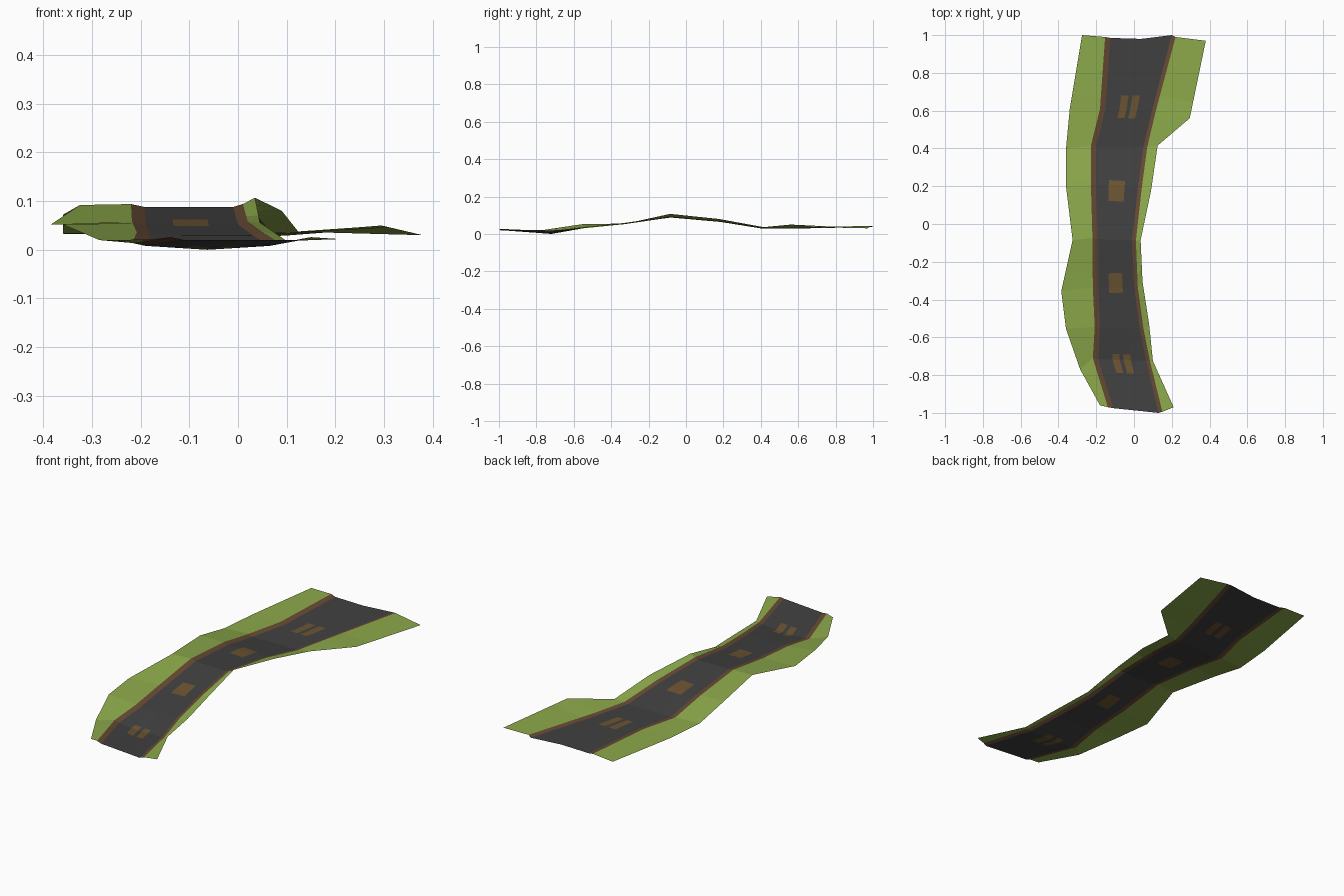
import bpy, bmesh
from mathutils import Vector

if "Cube" in bpy.data.objects:
    bpy.data.objects.remove(bpy.data.objects["Cube"])

def material(name, rgb):
    m = bpy.data.materials.new(name)
    m.diffuse_color = (*rgb, 1)
    m.use_nodes = True
    m.node_tree.nodes["Principled BSDF"].inputs["Base Color"].default_value = m.diffuse_color
    return m

mats = [material("grass green", (0.265, 0.40, 0.07)),
        material("curb brown", (0.135, 0.068, 0.034)),
        material("asphalt grey", (0.052, 0.052, 0.053)),
        material("worn ochre", (0.15, 0.09, 0.032))]
GRASS, CURB, ROAD, WORN = range(4)

# Stations along the road:
# left verge (x, y, z), left road edge (x, y), right road edge (x, y),
# road height, right verge (x, y, z)
stations = [
    ((-.18, -.96, .021), (-.11, -.975), (.13, -1.0), .02, (.21, -.97, .022)),
    ((-.285, -.77, .02), (-.19, -.715), (.065, -.725), .008, (.10, -.725, .018)),
    ((-.36, -.555, .052), (-.18, -.55), (.03, -.55), .03, (.08, -.53, .032)),
    ((-.385, -.355, .052), (-.19, -.34), (.0, -.33), .052, (.045, -.305, .056)),
    ((-.325, -.085, .092), (-.192, -.08), (-.01, -.085), .088, (.035, -.085, .107)),
    ((-.36, .20, .072), (-.20, .20), (.02, .185), .064, (.09, .175, .08)),
    ((-.36, .40, .033), (-.20, .41), (.05, .41), .028, (.125, .415, .036)),
    ((-.34, .61, .032), (-.152, .605), (.095, .60), .029, (.295, .56, .05)),
    ((-.275, 1.0, .038), (-.125, .985), (.20, 1.0), .037, (.38, .97, .03)),
]

# Worn patches: (y start, y end, solid middle)
patches = [(-.79, -.69, False), (-.365, -.26, True),
           (.12, .23, True), (.56, .68, False)]
WORN_COLS = (0.30, 0.45, 0.53, 0.68)


def section(i):
    """Cross-section points from left verge to right verge."""
    gl, rl, rr, z, gr = stations[i]
    a, b = Vector((*rl, z)), Vector((*rr, z))
    mid = (a + b) / 2
    if i == 1:
        mid.z = 0.0
    if i == len(stations) - 1:
        mid.y = .98

    def across(t):
        return a.lerp(mid, t * 2) if t < .5 else mid.lerp(b, t * 2 - 1)
    curb_l = a + Vector((-.028, .005, .006))
    curb_r = b + Vector((.02, -.003 if i else .006, .006))
    if i == len(stations) - 1:
        curb_r.y = .99
    return [Vector(gl), curb_l, a] + [across(t) for t in WORN_COLS[:2]] + [mid] \
        + [across(t) for t in WORN_COLS[2:]] + [b, curb_r, Vector(gr)]


# Insert extra cross-sections where the worn patches begin and end
main = [section(i) for i in range(len(stations))]
rows = [main[0]]
cuts = sorted(y for p in patches for y in p[:2])
for lo, hi in zip(main, main[1:]):
    y0, y1 = lo[5].y, hi[5].y
    for y in cuts:
        if y0 + .005 < y < y1 - .005:
            t = (y - y0) / (y1 - y0)
            rows.append([p.lerp(q, t) for p, q in zip(lo, hi)])
    rows.append(hi)

# Road strip with verges and curbs, coloured by column and position
col_mat = [GRASS, CURB] + [ROAD] * 6 + [CURB, GRASS]
bm = bmesh.new()
grid = [[bm.verts.new(p) for p in r] for r in rows]
for j in range(len(rows) - 1):
    y = (rows[j][5].y + rows[j + 1][5].y) / 2
    patch = next((p for p in patches if p[0] < y < p[1]), None)
    for k in range(len(col_mat)):
        f = bm.faces.new((grid[j][k], grid[j][k + 1],
                          grid[j + 1][k + 1], grid[j + 1][k]))
        f.material_index = col_mat[k]
        if patch and (k in (3, 6) or (patch[2] and k in (4, 5))):
            f.material_index = WORN

me = bpy.data.meshes.new("road_strip")
# thin the worn stripes: columns 3 and 6 are the stripes, 4 and 5 the gap
bm.normal_update()
bm.to_mesh(me)
bm.free()
for m in mats:
    me.materials.append(m)
bpy.context.collection.objects.link(bpy.data.objects.new("road_strip", me))
